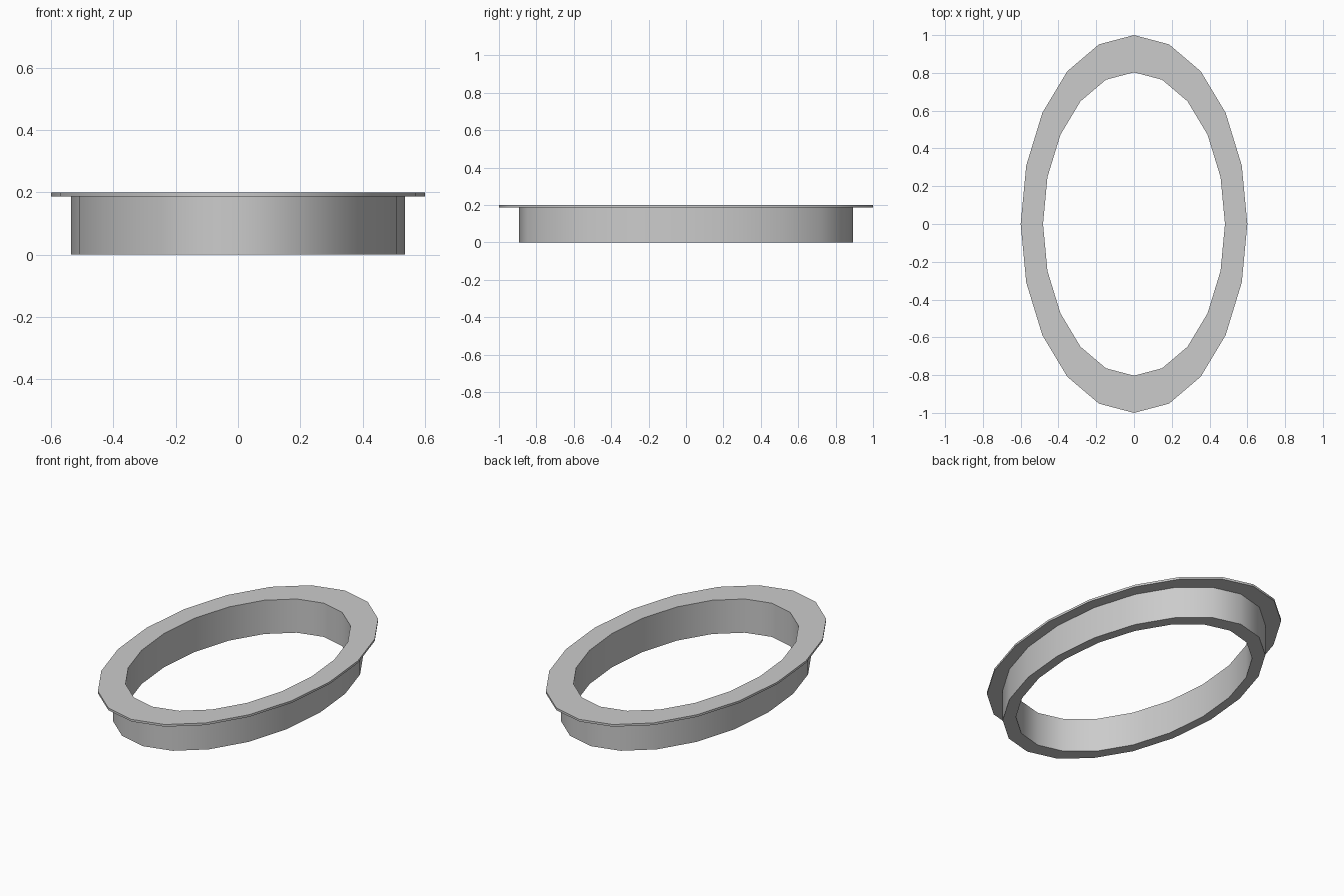
import bpy, bmesh, math

if "Cube" in bpy.data.objects:
    bpy.data.objects.remove(bpy.data.objects["Cube"])

SIDES = 20
RX, RY = 0.6, 1.0

# Cross-section of the collar: (fraction of outer radius, height)
profile = [
    (0.803, 0.0),    # inner wall, bottom
    (0.893, 0.0),    # outer wall, bottom
    (0.893, 0.187),  # underside of flange
    (1.0, 0.187),    # flange lip, bottom
    (1.0, 0.2),      # flange lip, top
    (0.803, 0.2),    # inner wall, top
]

# Sweep the section around the ellipse
bm = bmesh.new()
rings = []
for i in range(SIDES):
    a = 2 * math.pi * i / SIDES
    rings.append([bm.verts.new((RX * r * math.cos(a), RY * r * math.sin(a), z))
                  for r, z in profile])
n = len(profile)
for i in range(SIDES):
    p, q = rings[i], rings[(i + 1) % SIDES]
    for j in range(n):
        k = (j + 1) % n
        bm.faces.new((p[j], q[j], q[k], p[k]))
bmesh.ops.recalc_face_normals(bm, faces=bm.faces)

mesh = bpy.data.meshes.new("oval_flanged_ring")
bm.to_mesh(mesh)
bm.free()
ring = bpy.data.objects.new("oval_flanged_ring", mesh)
bpy.context.collection.objects.link(ring)

# Smooth walls, sharp rims
bpy.context.view_layer.objects.active = ring
ring.select_set(True)
bpy.ops.object.shade_smooth_by_angle(angle=math.radians(35))
